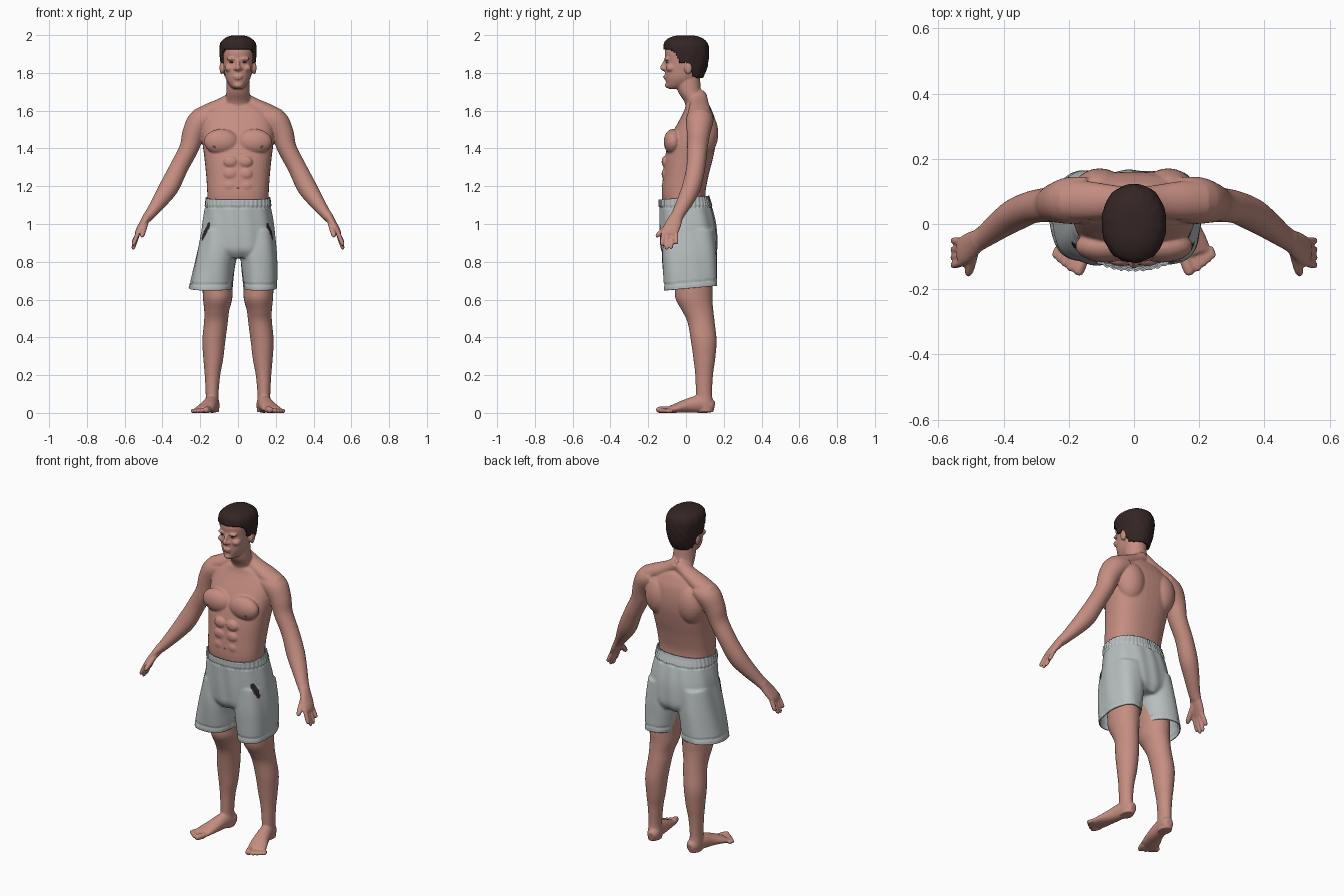
import bpy, bmesh, math
from mathutils import Vector, Matrix

def material(name, r, g, b):
    m = bpy.data.materials.new(name)
    m.diffuse_color = (r, g, b, 1)
    return m

SKIN = material("skin", 0.56, 0.27, 0.22)
AREOLA = material("dark_skin", 0.20, 0.08, 0.065)
CLOTH = material("grey_cloth", 0.48, 0.52, 0.525)
POCKET = material("pocket_dark", 0.03, 0.022, 0.022)
HAIR = material("dark_brown_hair", 0.034, 0.019, 0.018)
EYE = material("eye_white", 0.50, 0.43, 0.40)
X, Y, Z = Vector((1, 0, 0)), Vector((0, 1, 0)), Vector((0, 0, 1))

def spline(keys, k=5):
    """Catmull-Rom through tuples of any length."""
    out = []
    for i in range(len(keys) - 1):
        q = [keys[min(max(i + d, 0), len(keys) - 1)] for d in (-1, 0, 1, 2)]
        for j in range(k):
            t = j / k
            out.append([0.5 * (2 * b + (c - a) * t + (2 * a - 5 * b + 4 * c - d) * t * t
                        + (3 * b - a - 3 * c + d) * t ** 3) for a, b, c, d in zip(*q)])
    return out + [list(keys[-1])]

def tube(bm, keys, ref=None, side=1, n=28, p=2.0):
    """Closed loft through (x, y, z, a, b); level rings unless a reference axis is given."""
    pts = spline(keys)
    pos = [Vector((q[0] * side, q[1], q[2])) for q in pts]
    rings = []
    for i, q in enumerate(pts):
        u, v = X, Y
        if ref is not None:
            t = (pos[min(i + 1, len(pos) - 1)] - pos[max(i - 1, 0)]).normalized()
            u = t.cross(ref).normalized()
            v = t.cross(u)
        ring = []
        for j in range(n):
            c, s = math.cos(2 * math.pi * j / n), math.sin(2 * math.pi * j / n)
            cu = math.copysign(abs(c) ** (2 / p), c) * max(q[3], 0.001)
            sv = math.copysign(abs(s) ** (2 / p), s) * max(q[4], 0.001)
            ring.append(bm.verts.new(pos[i] + u * cu + v * sv))
        rings.append(ring)
    for r0, r1 in zip(rings, rings[1:]):
        for j in range(n):
            bm.faces.new((r0[j], r0[(j + 1) % n], r1[(j + 1) % n], r1[j]))
    bm.faces.new(rings[0][::-1])
    bm.faces.new(rings[-1])

def column(bm, rows, **kw):
    """Centred loft from (z, half width, front y, back y)."""
    tube(bm, [(0, (f + b) / 2, z, a, (b - f) / 2) for z, a, f, b in rows], **kw)

def blob(bm, loc, size):
    bmesh.ops.create_uvsphere(bm, u_segments=24, v_segments=16, radius=1,
                              matrix=Matrix.LocRotScale(Vector(loc), None, Vector(size)))

def finger(bm, a, b, r, ref, side):
    a, b = Vector(a), Vector(b)
    keys = [(*a.lerp(b, t), r * w, r * w) for t, w in ((0, 1), (0.45, 1.03), (0.85, 0.92), (1, 0.45))]
    tube(bm, keys, ref, side, n=12)

def make(name, bm, mats):
    bmesh.ops.recalc_face_normals(bm, faces=bm.faces)
    me = bpy.data.meshes.new(name)
    bm.to_mesh(me)
    bm.free()
    ob = bpy.data.objects.new(name, me)
    bpy.context.scene.collection.objects.link(ob)
    for m in mats:
        me.materials.append(m)
    for f in me.polygons:
        f.use_smooth = True
    return ob

def fuse(ob, voxel, iterations, mats):
    """Weld overlapping shells into one smooth skin."""
    m = ob.modifiers.new("fuse", 'REMESH')
    m.mode, m.voxel_size = 'VOXEL', voxel
    s = ob.modifiers.new("relax", 'SMOOTH')
    s.factor, s.iterations = 0.5, iterations
    bpy.context.view_layer.update()
    me = bpy.data.meshes.new_from_object(ob.evaluated_get(bpy.context.evaluated_depsgraph_get()))
    ob.modifiers.clear()
    ob.data = me
    me.materials.clear()
    for mt in mats:
        me.materials.append(mt)
    for f in me.polygons:
        f.use_smooth, f.material_index = True, 0
    return me

# ---- body: torso, neck and head
bm = bmesh.new()
column(bm, [(0.86, .12, -.08, .11), (0.95, .155, -.10, .135), (1.05, .158, -.115, .125),
            (1.15, .162, -.128, .103), (1.25, .168, -.122, .118), (1.35, .178, -.112, .143),
            (1.43, .188, -.092, .158), (1.50, .19, -.062, .16), (1.56, .18, -.03, .152),
            (1.60, .15, -.01, .137), (1.63, .10, .0, .122), (1.65, .06, .02, .10)], n=40, p=2.4)
column(bm, [(1.56, .085, .01, .13), (1.64, .068, -.006, .108), (1.70, .062, -.042, .082),
            (1.76, .06, -.055, .075), (1.82, .055, -.05, .07)])
column(bm, [(1.715, .022, -.09, -.04), (1.732, .043, -.102, .01), (1.77, .065, -.109, .06),
            (1.82, .074, -.111, .085), (1.86, .079, -.108, .095), (1.91, .082, -.112, .10),
            (1.945, .075, -.098, .095), (1.98, .04, -.05, .06)], n=40, p=2.25)
# face: nose, lips, chin
tube(bm, [(0, -.106, 1.872, .008, .008), (0, -.118, 1.845, .009, .01),
          (0, -.125, 1.826, .014, .012), (0, -.113, 1.814, .010, .006)], Y, n=16)
blob(bm, (0, -.109, 1.782), (.026, .012, .006))
blob(bm, (0, -.107, 1.770), (.022, .012, .006))
blob(bm, (0, -.097, 1.734), (.024, .015, .015))

for s in (1, -1):
    # face and ear masses
    blob(bm, (.033 * s, -.100, 1.874), (.028, .016, .009))
    blob(bm, (.015 * s, -.114, 1.822), (.008, .010, .007))
    blob(bm, (.045 * s, -.080, 1.825), (.026, .026, .020))
    blob(bm, (.086 * s, .012, 1.826), (.012, .021, .034))
    # chest, back, abdomen and shoulder muscles
    blob(bm, (.088 * s, -.068, 1.435), (.092, .050, .068))
    blob(bm, (.105 * s, .095, 1.48), (.085, .076, .12))
    for z in (1.20, 1.265, 1.33):
        blob(bm, (.040 * s, -.113, z), (.036, .016, .029))
    tube(bm, [(0, .07, 1.68, .04, .04), (.07, .07, 1.637, .038, .05),
              (.15, .072, 1.595, .045, .06), (.21, .072, 1.56, .05, .06)], Y, s)
    # arm
    tube(bm, [(.14, .075, 1.57, .05, .07), (.197, .072, 1.543, .068, .072), (.235, .066, 1.48, .060, .062),
              (.260, .060, 1.40, .051, .054), (.312, .052, 1.30, .049, .050), (.362, .030, 1.20, .052, .050),
              (.408, .0, 1.13, .043, .044), (.455, -.035, 1.065, .031, .036),
              (.482, -.052, 1.032, .026, .034)], Y, s)
    # hand
    tube(bm, [(.475, -.048, 1.045, .025, .032), (.500, -.065, 1.005, .021, .042),
              (.525, -.082, .965, .017, .044), (.535, -.085, .943, .013, .040)], Y, s)
    for y0, y1, z1 in ((-.118, -.128, .885), (-.096, -.104, .864), (-.074, -.079, .868), (-.053, -.051, .893)):
        finger(bm, (.526, y0, .96), (.558, y1, z1), .0118, Y, s)
    finger(bm, (.487, -.075, 1.01), (.510, -.158, .932), .0145, Y, s)
    # leg
    tube(bm, [(.09, .03, .95, .08, .10), (.105, .035, .80, .088, .10), (.108, .04, .66, .080, .100),
              (.108, .043, .60, .077, .097), (.113, .062, .54, .066, .083), (.117, .080, .48, .063, .072),
              (.128, .094, .38, .061, .068), (.131, .097, .28, .052, .057), (.135, .096, .20, .041, .047),
              (.137, .095, .10, .034, .043), (.136, .098, .05, .036, .047), (.135, .10, .004, .034, .046)], side=s)
    # foot and toes
    tube(bm, [(.127, .150, .034, .018, .024), (.130, .128, .038, .034, .038), (.140, .07, .046, .037, .046),
              (.155, .0, .036, .043, .036), (.175, -.06, .023, .051, .023), (.187, -.092, .016, .050, .016)], Z, s)
    for off, length, r in ((-.036, .060, .017), (-.009, .057, .0125), (.012, .050, .012),
                           (.031, .043, .0115), (.048, .036, .011)):
        base = Vector((.187 + .94 * off, -.088 + .35 * off, r))
        finger(bm, base, base + Vector((.35 * length, -.94 * length, -.001)), r, Z, s)

body = make("body", bm, [SKIN, AREOLA])
me = fuse(body, 0.0055, 3, [SKIN, AREOLA])
for f in me.polygons:  # nipples and navel
    c = f.center
    if c.y < -.03 and (math.hypot(abs(c.x) - .125, c.z - 1.41) < .009 or math.hypot(c.x, c.z - 1.19) < .007):
        f.material_index = 1

# ---- eyes
bm = bmesh.new()
for s in (1, -1):
    blob(bm, (.033 * s, -.0945, 1.857), (.014, .0125, .006))
eyes = make("eyes", bm, [EYE, HAIR])
for f in eyes.data.polygons:
    f.material_index = int(abs(abs(f.center.x) - .033) < .0055)

# ---- shorts: hips and two flared legs, cut open at waist and hem
bm = bmesh.new()
column(bm, [(1.17, .166, -.141, .118), (1.14, .167, -.141, .12), (1.09, .173, -.141, .137), (1.0, .189, -.14, .158),
            (0.92, .195, -.137, .165), (0.86, .185, -.13, .163), (0.82, .14, -.10, .14)], n=48, p=2.3)
for s, flare in ((1, 0), (-1, 1)):
    tube(bm, [(.10, .015, .97, .092, .135), (.108 + .004 * flare, .018, .85, .096 + .009 * flare, .144),
              (.114 + .016 * flare, .021, .75, .093 + .016 * flare, .143),
              (.118 + .027 * flare, .024, .66, .088 + .027 * flare, .140),
              (.118 + .03 * flare, .024, .62, .087 + .03 * flare, .139)], side=s, n=40, p=2.3)
shorts = make("shorts", bm, [CLOTH, POCKET])
me = fuse(shorts, 0.007, 5, [CLOTH, POCKET])
bm = bmesh.new()
bm.from_mesh(me)
for co, no in (((0, .02, .66), (0, .09, -1)), ((0, 0, 1.14), (0, -.08, 1))):
    bmesh.ops.bisect_plane(bm, geom=bm.verts[:] + bm.edges[:] + bm.faces[:],
                           plane_co=co, plane_no=no, clear_outer=True)
bm.normal_update()
for v in bm.verts:  # gathered waistband, soft folds and hem seam
    ang = math.atan2(v.co.y - .015, v.co.x)
    d = .002 * math.sin(11 * ang + 9 * v.co.z)
    if v.co.z > 1.085:
        d = .0025 * math.sin(44 * ang) + (.003 if v.co.z > 1.095 else -.003)
    elif abs(v.co.z - .69 - .09 * (v.co.y - .02)) < .006:
        d -= .003
    v.co += v.normal * d
for f in bm.faces:  # pocket openings
    c = f.calc_center_median()
    slant = c.y + .075 + .25 * (c.z - .96)
    f.material_index = int(abs(c.x) > .12 and (slant / .016) ** 2 + ((c.z - .96) / .048) ** 2 < 1)
bm.to_mesh(me)
bm.free()
t = shorts.modifiers.new("cloth thickness", 'SOLIDIFY')
t.thickness, t.offset = .006, -1

# ---- hair: cap trimmed along the hairline
LINE = [(-.3, 1.926), (-.085, 1.926), (-.055, 1.905), (-.032, 1.85), (.0, 1.857),
        (.025, 1.82), (.04, 1.778), (.3, 1.755)]

def hairline(y):
    for (y0, z0), (y1, z1) in zip(LINE, LINE[1:]):
        if y <= y1:
            return z0 + (z1 - z0) * (y - y0) / (y1 - y0)
    return LINE[-1][1]

bm = bmesh.new()
column(bm, [(1.75, .058, -.06, .078), (1.78, .072, -.08, .093), (1.82, .086, -.10, .110), (1.86, .094, -.112, .118),
            (1.90, .098, -.117, .122), (1.94, .098, -.118, .120), (1.968, .087, -.111, .107),
            (1.988, .062, -.083, .078), (1.997, .034, -.05, .045), (1.999, .008, -.015, .01)], n=96, p=2.15)
bmesh.ops.delete(bm, geom=[f for f in bm.faces if f.calc_center_median().z < hairline(f.calc_center_median().y)],
                 context='FACES')
for v in bm.verts:  # wavy locks
    a = math.atan2(v.co.y, v.co.x)
    k = 1 + .014 * math.sin(13 * a + 45 * v.co.z) * math.sin(60 * v.co.z + 3 * a)
    v.co.x, v.co.y = v.co.x * k, v.co.y * k
hair = make("hair", bm, [HAIR])
t = hair.modifiers.new("hair thickness", 'SOLIDIFY')
t.thickness, t.offset = .014, -1
